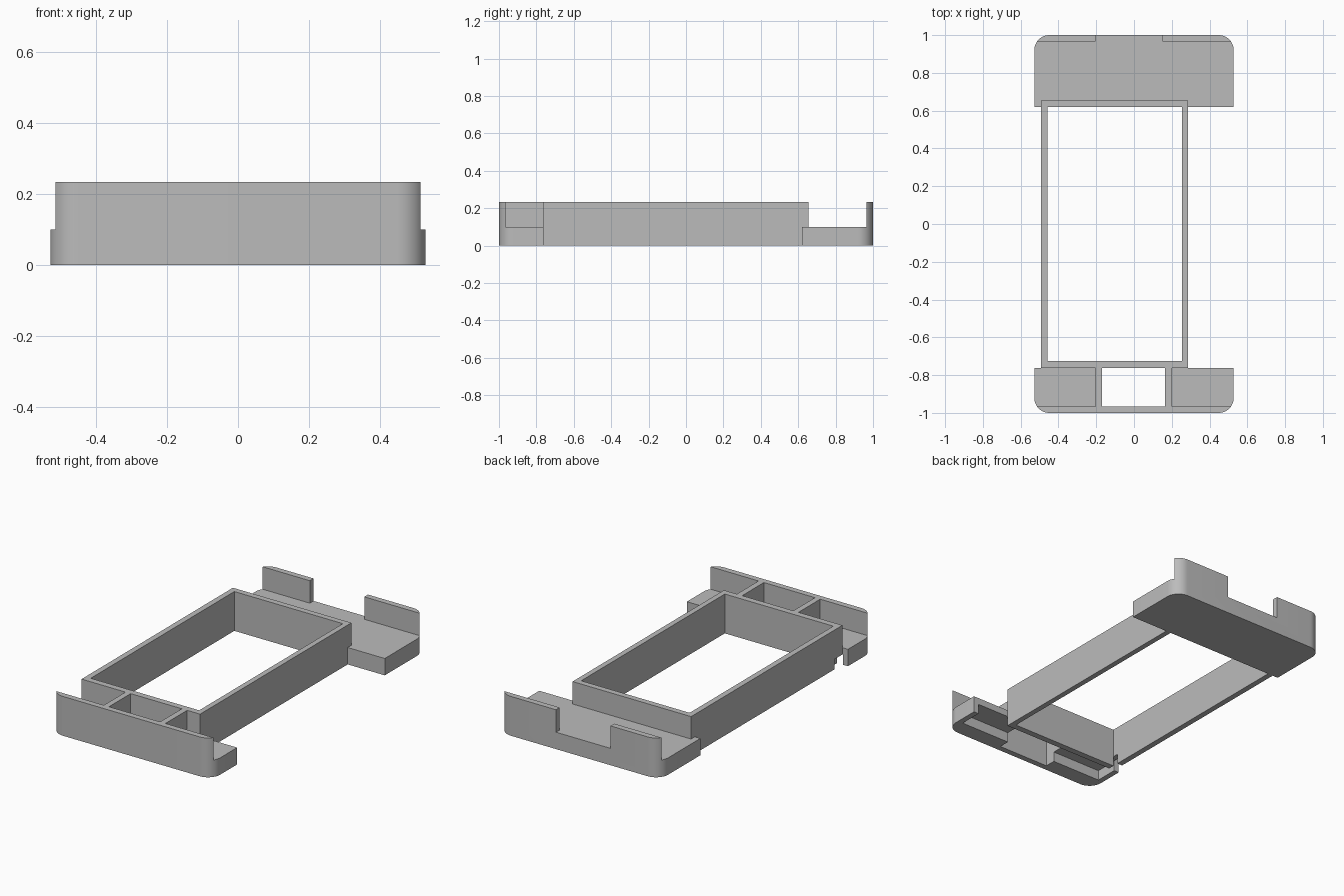
import bpy, bmesh, math

cube = bpy.data.objects.get("Cube")
if cube:
    bpy.data.objects.remove(cube, do_unlink=True)

grey = bpy.data.materials.new("light_grey_plastic")
grey.use_nodes = True
GREY = (0.5, 0.5, 0.5, 1)
grey.diffuse_color = GREY
grey.node_tree.nodes["Principled BSDF"].inputs["Base Color"].default_value = GREY

W, H, STEP, RADIUS = 0.528, 0.233, 0.1, 0.08   # half width, wall height, ledge height
WALL, BIG = 0.035, 1.5                         # end wall thickness, cutter overshoot


def prism(name, outline, z0, z1):
    """Extrude a flat outline between two heights."""
    bm = bmesh.new()
    face = bm.faces.new([bm.verts.new((x, y, z0)) for x, y in outline])
    top = bmesh.ops.extrude_face_region(bm, geom=[face])["geom"]
    bmesh.ops.translate(bm, vec=(0, 0, z1 - z0),
                        verts=[v for v in top if isinstance(v, bmesh.types.BMVert)])
    bmesh.ops.recalc_face_normals(bm, faces=bm.faces)
    mesh = bpy.data.meshes.new(name)
    bm.to_mesh(mesh)
    bm.free()
    mesh.materials.append(grey)
    obj = bpy.data.objects.new(name, mesh)
    bpy.context.collection.objects.link(obj)
    return obj


def box(name, x0, x1, y0, y1, z0, z1):
    return prism(name, [(x0, y0), (x1, y0), (x1, y1), (x0, y1)], z0, z1)


def end_block(name, inner, side):
    """Block with two rounded corners at its outer end."""
    outline = [(W, inner)]
    for cx, start in ((W - RADIUS, 0), (RADIUS - W, 90)):
        for i in range(13):
            a = math.radians(start + i * 7.5)
            outline.append((cx + RADIUS * math.cos(a),
                            side * (1 - RADIUS + RADIUS * math.sin(a))))
    outline.append((-W, inner))
    return prism(name, outline, 0, H)


def cut(obj, *bounds):
    """Subtract a box, then discard the cutter."""
    cutter = box("cutter", *bounds)
    cutter.hide_render = True
    mod = obj.modifiers.new("cut", 'BOOLEAN')
    mod.operation = 'DIFFERENCE'
    mod.solver = 'EXACT'
    mod.object = cutter
    bpy.ops.object.select_all(action='DESELECT')
    bpy.context.view_layer.objects.active = obj
    obj.select_set(True)
    bpy.ops.object.modifier_apply(modifier=mod.name)
    bpy.data.objects.remove(cutter, do_unlink=True)


# Rectangular frame around the open window
frame = box("window_frame", -0.492, 0.285, -0.762, 0.655, 0, H)
cut(frame, -0.458, 0.253, -0.725, 0.62, -1, 1)
cut(frame, -BIG, BIG, 0.62, BIG, -1, STEP)            # rests on the back ledge
cut(frame, -BIG, -0.458, -BIG, -0.69, -1, 0.06)       # cable notch

# Back ledge with two upright tabs
back = end_block("back_ledge", 0.62, 1)
cut(back, -BIG, BIG, 0, 1 - WALL, STEP, 1)
cut(back, -0.205, 0.152, 0, BIG, STEP, 1)

# Front block: end wall, two side ledges, central opening, hollow underside
front = end_block("front_block", -0.762, -1)
cut(front, -BIG, -0.204, WALL - 1, 0, STEP, 1)
cut(front, 0.2, BIG, WALL - 1, 0, STEP, 1)
cut(front, -0.17, 0.165, WALL - 1, 0, -1, 1)
cut(front, -0.495, 0.495, -0.9, 0, -1, 0.06)

# Smooth only the rounded corners
for obj in (frame, back, front):
    bpy.ops.object.select_all(action='DESELECT')
    bpy.context.view_layer.objects.active = obj
    obj.select_set(True)
    bpy.ops.object.shade_smooth_by_angle(angle=math.radians(30))
